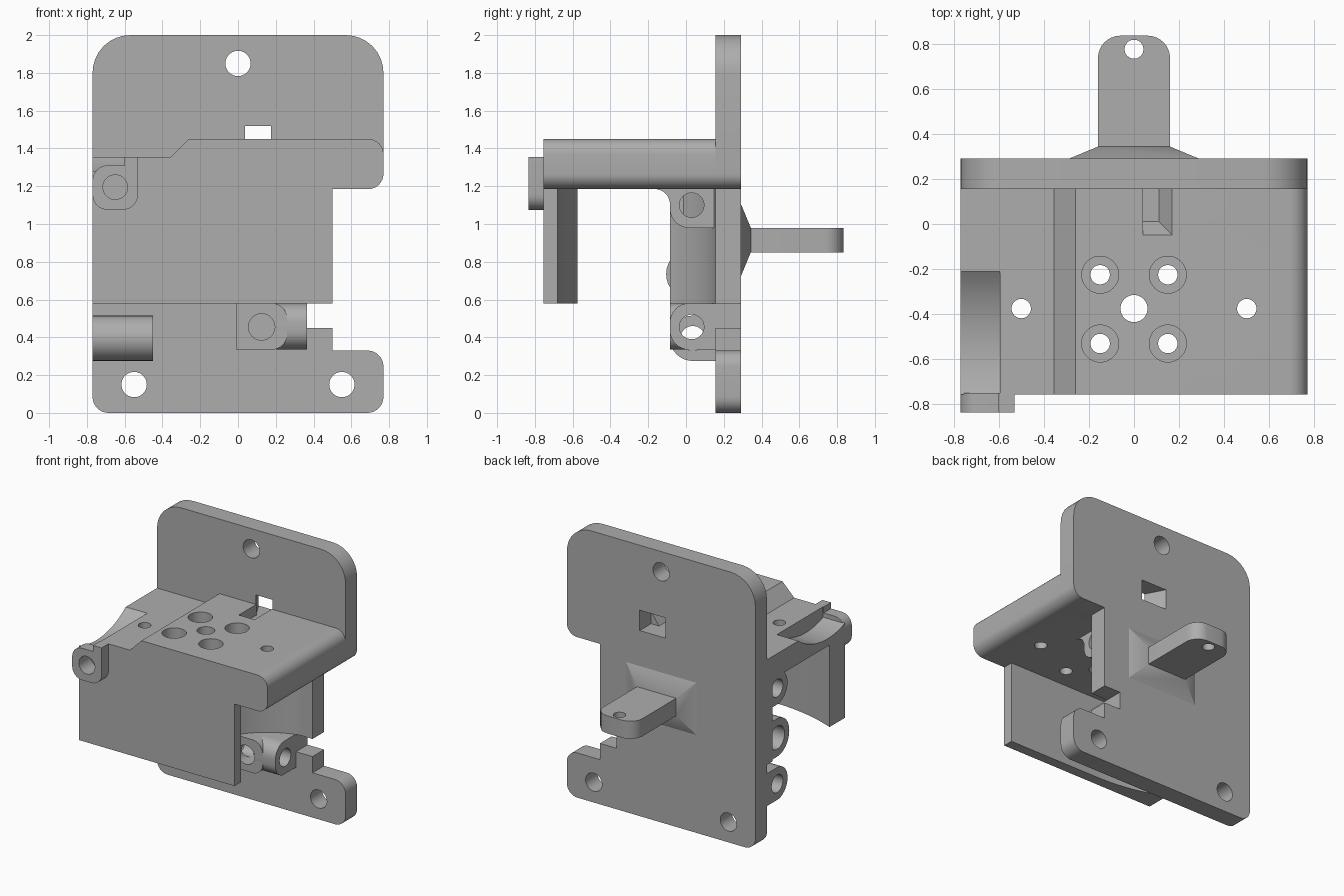
import bpy, bmesh, math
from mathutils import Vector

if "Cube" in bpy.data.objects:
    bpy.data.objects.remove(bpy.data.objects["Cube"])

grey = bpy.data.materials.new("plain_grey")
grey.use_nodes = True
grey.diffuse_color = (0.42, 0.42, 0.42, 1)
grey.node_tree.nodes["Principled BSDF"].inputs["Base Color"].default_value = (0.42, 0.42, 0.42, 1)

PLACE = {"x": lambda a, b, t: (t, a, b),
         "y": lambda a, b, t: (a, t, b),
         "z": lambda a, b, t: (a, b, t)}


def finish(name, bm):
    bmesh.ops.recalc_face_normals(bm, faces=bm.faces)
    mesh = bpy.data.meshes.new(name)
    bm.to_mesh(mesh)
    bm.free()
    mesh.materials.append(grey)
    obj = bpy.data.objects.new(name, mesh)
    bpy.context.collection.objects.link(obj)
    return obj


def rounded(corners, steps=8):
    """Outline from (a, b, radius) corners, with true arcs."""
    out = []
    n = len(corners)
    for i, (a, b, r) in enumerate(corners):
        p = Vector((a, b))
        if not r:
            out.append(p)
            continue
        u = (Vector(corners[i - 1][:2]) - p).normalized()
        v = (Vector(corners[(i + 1) % n][:2]) - p).normalized()
        half = u.angle(v) / 2
        centre = p + (u + v).normalized() * r / math.sin(half)
        s = p + u * r / math.tan(half) - centre
        e = p + v * r / math.tan(half) - centre
        w = s.angle(e)
        for k in range(steps + 1):
            t = k / steps
            out.append(centre + (s * math.sin((1 - t) * w) + e * math.sin(t * w)) / math.sin(w))
    return out


def prism(name, axis, pts, t0, t1):
    bm = bmesh.new()
    lo = [bm.verts.new(PLACE[axis](p[0], p[1], t0)) for p in pts]
    hi = [bm.verts.new(PLACE[axis](p[0], p[1], t1)) for p in pts]
    bm.faces.new(lo)
    bm.faces.new(hi)
    for i in range(len(pts)):
        j = (i + 1) % len(pts)
        bm.faces.new((lo[i], lo[j], hi[j], hi[i]))
    return finish(name, bm)


def rect(a0, a1, b0, b1):
    return [(a0, b0), (a1, b0), (a1, b1), (a0, b1)]


def cyl(name, axis, a, b, r, t0, t1, n=40):
    ring = [(a + r * math.cos(2 * math.pi * k / n), b + r * math.sin(2 * math.pi * k / n)) for k in range(n)]
    return prism(name, axis, ring, t0, t1)


def hull(name, axis, rect0, t0, rect1, t1):
    bm = bmesh.new()
    for pts, t in ((rect0, t0), (rect1, t1)):
        for p in pts:
            bm.verts.new(PLACE[axis](p[0], p[1], t))
    bmesh.ops.convex_hull(bm, input=bm.verts)
    return finish(name, bm)


def cut(obj, *cutters):
    for c in cutters:
        c.hide_render = True
        m = obj.modifiers.new("cut", "BOOLEAN")
        m.operation, m.solver, m.object = "DIFFERENCE", "EXACT", c
        bpy.context.view_layer.objects.active = obj
        bpy.ops.object.modifier_apply(modifier=m.name)
        bpy.data.objects.remove(c)
    return obj


def hole(axis, a, b, r, t0, t1, n=40):
    return cyl("hole_cutter", axis, a, b, r, t0, t1, n)


def wheel_cuts():
    # Two vertical round clearances, one on each pivot hole
    return [hole("z", sx * 0.5, -0.375, 0.54, 0.5, 1.185, 96) for sx in (1, -1)]


def window_cut():
    return hull("window_cutter", "y", rect(0.04, 0.175, 1.37, 1.52), 0.15, rect(-0.04, 0.175, 1.37, 1.52), 0.3)


parts = []

# Back plate with side notch, mounting holes and window
plate = prism("back_plate", "y", rounded([
    (-0.77, 0, 0.085), (0.77, 0, 0.085), (0.77, 0.33, 0.085), (0.5, 0.33, 0),
    (0.5, 0.45, 0), (0.365, 0.45, 0), (0.365, 0.58, 0), (0.5, 0.58, 0),
    (0.5, 1.185, 0), (0.77, 1.185, 0.08), (0.77, 2, 0.2), (-0.77, 2, 0.2)]), 0.155, 0.29)
cut(plate, window_cut(), *[hole("y", x, z, 0.067, 0.1, 0.4) for x, z in ((0, 1.85), (0.55, 0.15), (-0.55, 0.15))])
parts.append(plate)

# Shelf with lowered left side, screw holes, slot and scoop
shelf = prism("shelf", "y", rounded([
    (-0.77, 1.185, 0), (0.77, 1.185, 0.08), (0.77, 1.45, 0.08),
    (-0.26, 1.45, 0), (-0.355, 1.355, 0), (-0.77, 1.355, 0)]), -0.755, 0.157)
for x, y, r in ((0, -0.375, 0.06), (0.5, -0.375, 0.043), (-0.5, -0.375, 0.043)):
    cut(shelf, hole("z", x, y, r, 1, 1.6))
for sx in (1, -1):
    for y in (-0.225, -0.53):
        cut(shelf, hole("z", sx * 0.15, y, 0.043, 1, 1.6), hole("z", sx * 0.15, y, 0.082, 1.3, 1.6))
cut(shelf,
    hull("slot_cutter", "z", rect(0.04, 0.11, 0.01, 0.2), 1.37, rect(0.04, 0.175, -0.055, 0.2), 1.46),
    hole("x", -0.55, 1.8, 0.56, -0.8, -0.595, 96),
    hole("y", -0.65, 1.195, 0.065, -0.9, -0.7))
parts.append(shelf)

# Front lug beside the scoop
lug = prism("front_lug", "y", rounded([
    (-0.77, 1.075, 0.08), (-0.53, 1.075, 0.08), (-0.53, 1.355, 0),
    (-0.6, 1.355, 0), (-0.6, 1.31, 0), (-0.77, 1.31, 0.08)]), -0.835, -0.75)
parts.append(cut(lug, hole("y", -0.65, 1.195, 0.065, -0.9, -0.7)))

# Front panel, thickening in a shallow arc toward its right end
panel = prism("front_panel", "z", rect(-0.77, 0.5, -0.755, -0.68), 0.58, 1.187)
parts.append(cut(panel, hole("y", -0.65, 1.195, 0.065, -0.9, -0.7)))
rib = prism("front_panel_rib", "z", rect(-0.77, -0.25, -0.69, -0.575), 0.58, 1.187)
parts.append(cut(rib, hole("z", -0.25, 0.66, 1.34, 0.5, 1.3, 160)))

# Curved wall in front of the back plate
wall = prism("curved_wall", "z", rect(-0.77, 0.5, -0.085, 0.16), 0.58, 1.185)
parts.append(cut(wall, *wheel_cuts()))

# Upper left lug, blended into the shelf
upper = prism("upper_lug", "x", rounded([
    (0.16, 0.98, 0), (-0.085, 0.98, 0.1), (-0.085, 1.185, 0.08),
    (-0.17, 1.185, 0), (-0.17, 1.2, 0), (0.16, 1.2, 0)]), -0.01, 0.365)
parts.append(cut(upper, hole("x", 0.03, 1.1, 0.065, 0.1, 0.5)))

# Lower left lug with crossing holes
lower = prism("lower_lug", "x", rounded([
    (0.16, 0.335, 0), (-0.085, 0.335, 0.1), (-0.085, 0.58, 0.1), (0.16, 0.58, 0)]), 0.2, 0.365)
boss = prism("lower_lug_boss", "y", rounded([
    (-0.01, 0.335, 0), (0.26, 0.335, 0.08), (0.26, 0.58, 0.08), (-0.01, 0.58, 0)]), -0.085, 0.16)
for obj in (lower, boss):
    parts.append(cut(obj, hole("x", 0.03, 0.455, 0.065, -0.1, 0.5),
                     hole("y", 0.125, 0.455, 0.07, -0.2, 0.15)))

# Right hinge knuckles with webs back to the plate
for name, z, r, h in (("upper", 1.1, 0.12, 0.065), ("middle", 0.735, 0.14, 0.085), ("lower", 0.395, 0.12, 0.065)):
    yc = 0.035
    outline = [(0.16, z - r), (0.16, z + r)]
    outline += [(yc - r * math.sin(math.pi * k / 16), z + r * math.cos(math.pi * k / 16)) for k in range(17)]
    knuckle = prism(name + "_knuckle", "x", outline, -0.77, -0.45)
    parts.append(cut(knuckle, hole("x", yc, z, h, -0.9, -0.3)))

# Rear tab and its flared foot
tab = prism("rear_tab", "z", rounded([
    (-0.16, 0.28, 0), (0.16, 0.28, 0), (0.16, 0.835, 0.1), (-0.16, 0.835, 0.1)]), 0.85, 0.98)
parts.append(cut(tab, hole("z", 0, 0.775, 0.042, 0.7, 1.1)))
parts.append(hull("rear_tab_foot", "y", rect(-0.29, 0.29, 0.72, 1.11), 0.289, rect(-0.16, 0.16, 0.85, 0.98), 0.343))

# Smooth the round surfaces, keep hard edges
bpy.ops.object.select_all(action="DESELECT")
for obj in parts:
    obj.select_set(True)
bpy.context.view_layer.objects.active = parts[0]
bpy.ops.object.shade_smooth_by_angle(angle=math.radians(30))
